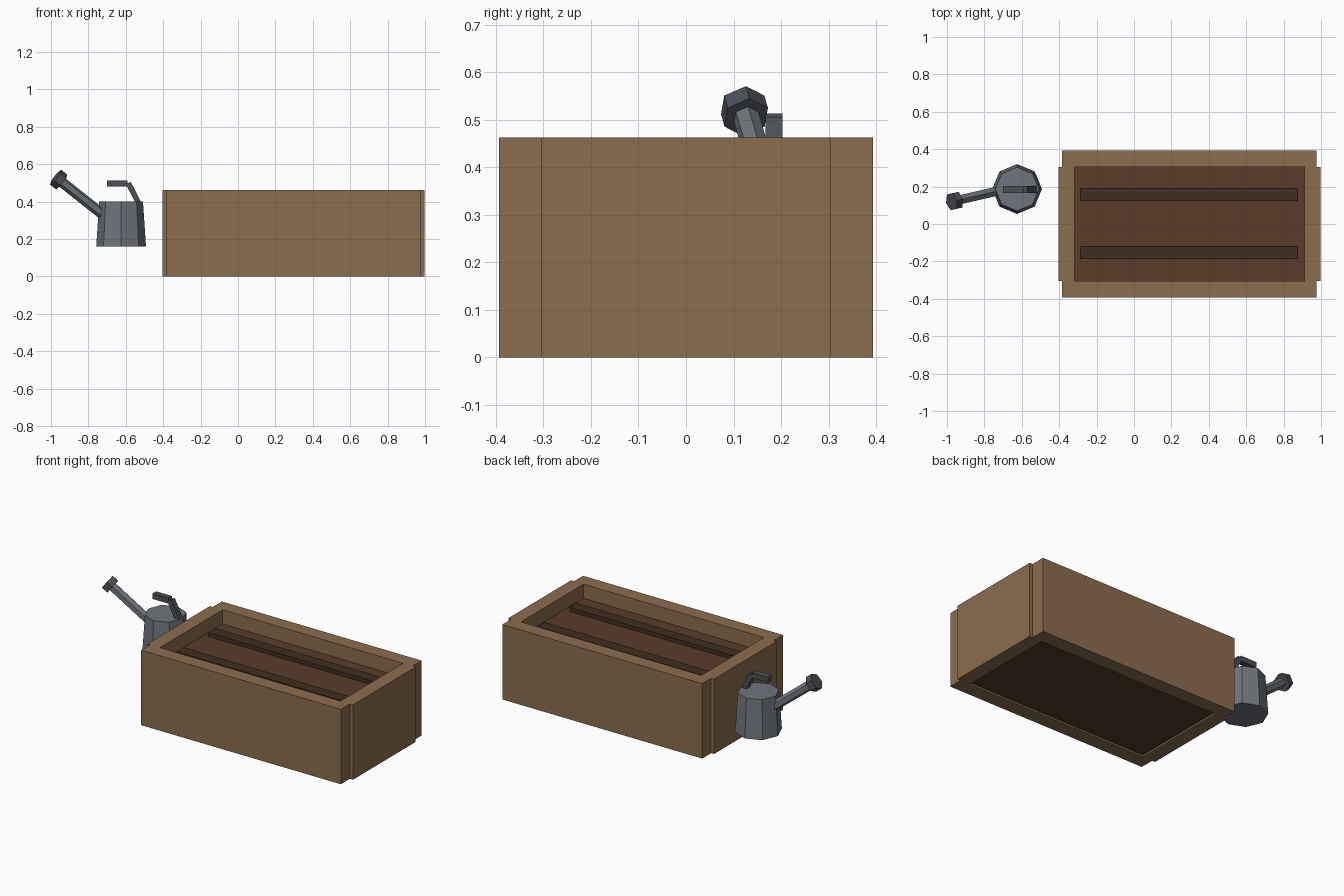
import bpy, bmesh, math
from mathutils import Vector

if "Cube" in bpy.data.objects:
    bpy.data.objects.remove(bpy.data.objects["Cube"])


def material(name, rgb):
    m = bpy.data.materials.new(name)
    m.diffuse_color = (*rgb, 1)
    m.use_nodes = True
    m.node_tree.nodes["Principled BSDF"].inputs["Base Color"].default_value = m.diffuse_color
    return m


wood = material("wood", (0.26, 0.155, 0.075))
soil_mat = material("soil", (0.10, 0.045, 0.022))
ridge_mat = material("dark_soil", (0.05, 0.028, 0.014))
metal = material("metal", (0.16, 0.175, 0.20))
dark_metal = material("dark_metal", (0.075, 0.08, 0.095))


def finish(name, bm, mat):
    bmesh.ops.recalc_face_normals(bm, faces=bm.faces)
    me = bpy.data.meshes.new(name)
    bm.to_mesh(me)
    bm.free()
    me.materials.append(mat)
    ob = bpy.data.objects.new(name, me)
    bpy.context.collection.objects.link(ob)
    return ob


def box(name, lo, hi, mat):
    lo, hi = Vector(lo), Vector(hi)
    bm = bmesh.new()
    bmesh.ops.create_cube(bm, size=1)
    bmesh.ops.scale(bm, vec=hi - lo, verts=bm.verts)
    bmesh.ops.translate(bm, vec=(lo + hi) / 2, verts=bm.verts)
    return finish(name, bm, mat)


def tube(name, a, b, r1, r2, sides, mat, spin=0.0):
    """Faceted cylinder or cone running from a to b."""
    a, b = Vector(a), Vector(b)
    bm = bmesh.new()
    bmesh.ops.create_cone(bm, cap_ends=True, segments=sides,
                          radius1=r1, radius2=r2, depth=(b - a).length)
    ob = finish(name, bm, mat)
    ob.location = (a + b) / 2
    d = (b - a).normalized()
    ob.rotation_euler = (0, math.acos(d.z), math.atan2(d.y, d.x))
    for v in ob.data.vertices:
        c, s = math.cos(spin), math.sin(spin)
        v.co = (v.co.x * c - v.co.y * s, v.co.x * s + v.co.y * c, v.co.z)
    return ob


# Planter boards
H = 0.462
for side, y in (("front", -0.349), ("back", 0.349)):
    box(side + "_board", (-0.385, y - 0.044, 0), (0.977, y + 0.044, H), wood)
for side, x in (("left", -0.362), ("right", 0.955)):
    box(side + "_board", (x - 0.043, -0.305, 0), (x + 0.043, 0.305, H), wood)

# Soil with two planting ridges
box("soil", (-0.32, -0.306, 0.01), (0.913, 0.306, 0.375), soil_mat)
for side, y in (("front", -0.152), ("back", 0.158)):
    box(side + "_ridge", (-0.29, y - 0.035, 0.36), (0.878, y + 0.035, 0.40), ridge_mat)

# Watering can body
cx, cy = -0.625, 0.187
tube("can_body", (cx, cy, 0.16), (cx, cy, 0.402), 0.133, 0.117, 8, metal)

# Spout and sprinkler head share one axis
base, tip = Vector((-0.69, 0.185, 0.305)), Vector((-0.959, 0.123, 0.518))
axis = (tip - base).normalized()
tube("spout", base, tip, 0.028, 0.028, 6, metal, math.pi / 6)
tube("sprinkler_head", tip - axis * 0.021, tip + axis * 0.021, 0.05, 0.05, 6,
     dark_metal, math.pi / 6)

# Handle: grip bar and slanted strut
box("handle_grip", (-0.70, 0.167, 0.48), (-0.592, 0.203, 0.513), dark_metal)
bm = bmesh.new()
profile = [(-0.60, 0.495), (-0.573, 0.505), (-0.515, 0.392), (-0.542, 0.380)]
face = bm.faces.new([bm.verts.new((x, 0.167, z)) for x, z in profile])
ext = bmesh.ops.extrude_face_region(bm, geom=[face])["geom"]
bmesh.ops.translate(bm, vec=(0, 0.036, 0),
                    verts=[g for g in ext if isinstance(g, bmesh.types.BMVert)])
finish("handle_strut", bm, dark_metal)
